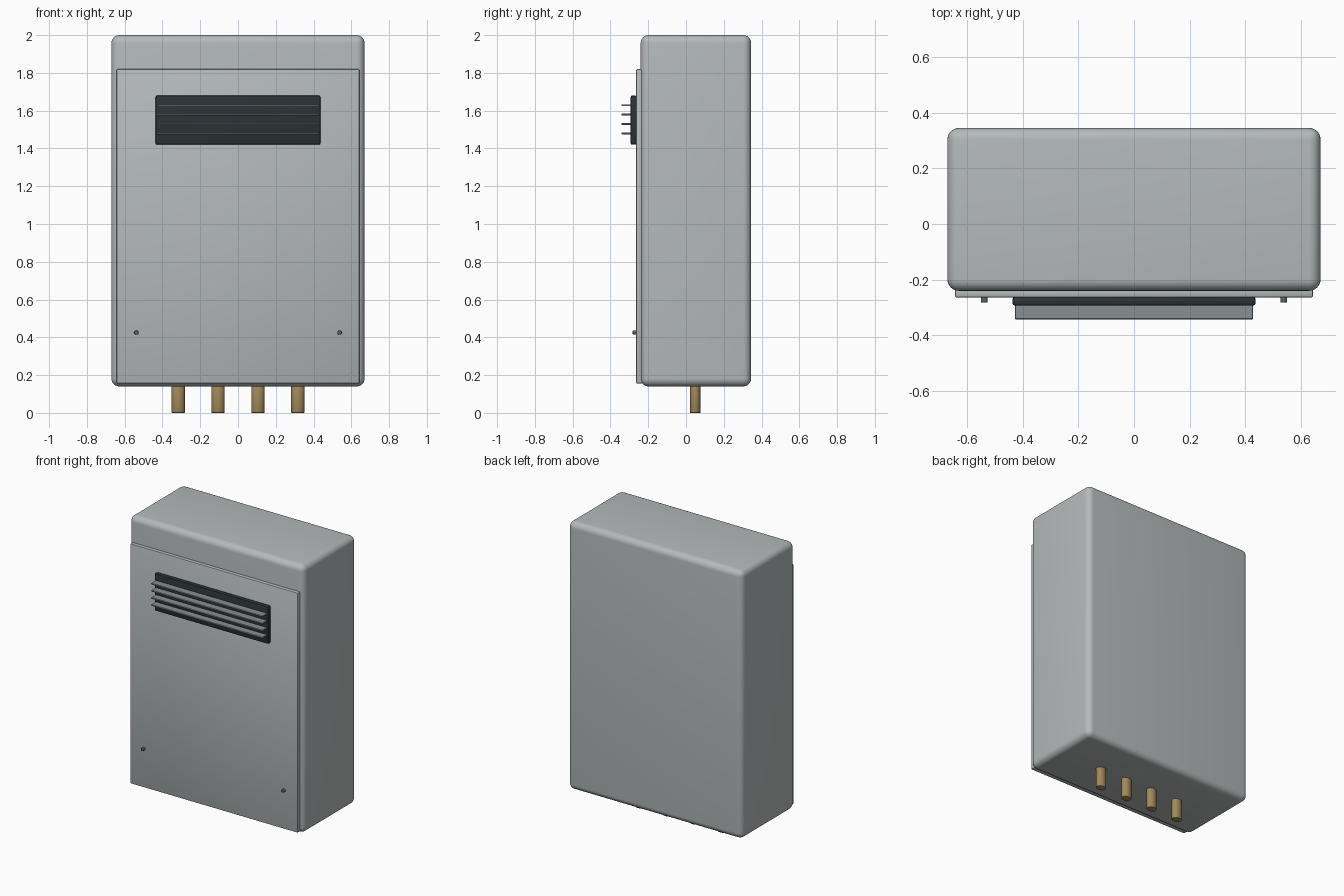
import bpy, math

if "Cube" in bpy.data.objects:
    bpy.data.objects.remove(bpy.data.objects["Cube"])


def material(name, rgb):
    m = bpy.data.materials.new(name)
    m.diffuse_color = (*rgb, 1)
    m.use_nodes = True
    m.node_tree.nodes["Principled BSDF"].inputs["Base Color"].default_value = m.diffuse_color
    return m


CASE = material("painted_metal", (0.46, 0.49, 0.49))
DARK = material("dark_vent", (0.025, 0.033, 0.037))
SLAT = material("slat_metal", (0.25, 0.28, 0.29))
STEEL = material("screw_steel", (0.12, 0.13, 0.13))
BRASS = material("brass", (0.36, 0.25, 0.10))


def finish(ob, name, mat, bevel, segments):
    ob.name = name
    bpy.ops.object.transform_apply(location=False, rotation=True, scale=True)
    ob.data.materials.append(mat)
    if bevel:
        mod = ob.modifiers.new("rounded_edges", 'BEVEL')
        mod.width, mod.segments = bevel, segments
        mod.limit_method = 'ANGLE'
        mod.angle_limit = math.radians(40)
        bpy.ops.object.modifier_apply(modifier=mod.name)
    bpy.ops.object.shade_smooth_by_angle(angle=math.radians(35))
    return ob


def box(name, x, y, z, mat, bevel=0, segments=2):
    """Box given by its (min, max) range on each axis."""
    ranges = (x, y, z)
    bpy.ops.mesh.primitive_cube_add(size=1, location=[(a + b) / 2 for a, b in ranges])
    ob = bpy.context.object
    ob.scale = [b - a for a, b in ranges]
    return finish(ob, name, mat, bevel, segments)


def cylinder(name, loc, radii, depth, mat, rot=(0, 0, 0), bevel=0, sides=32):
    bpy.ops.mesh.primitive_cylinder_add(vertices=sides, radius=1, depth=depth,
                                        location=loc, rotation=rot)
    ob = bpy.context.object
    ob.scale = (*radii, 1)
    return finish(ob, name, mat, bevel, 2)


# Main casing and raised front cover
box("casing", (-0.67, 0.67), (-0.24, 0.345), (0.14, 2.0), CASE, 0.042, 6)
box("front_cover", (-0.643, 0.643), (-0.264, -0.23), (0.155, 1.82), CASE, 0.007)

# Vent plate with four thin projecting slats
box("vent_plate", (-0.436, 0.436), (-0.293, -0.262), (1.42, 1.68), DARK, 0.008)
for i in range(4):
    z = 1.48 + 0.0495 * i
    box(f"vent_slat_{i + 1}", (-0.428, 0.428), (-0.342, -0.285),
        (z - 0.005, z + 0.005), SLAT, 0.002, 1)

# Cover screws
for side, x in (("left", -0.538), ("right", 0.538)):
    cylinder(f"cover_screw_{side}", (x, -0.272, 0.425), (0.012, 0.011), 0.02, STEEL,
             rot=(math.pi / 2, 0, 0), bevel=0.003, sides=20)

# Pipe stubs under the casing
for i in range(4):
    cylinder(f"pipe_stub_{i + 1}", (-0.3165 + 0.211 * i, 0.049, 0.08),
             (0.035, 0.028), 0.16, BRASS, bevel=0.003)
